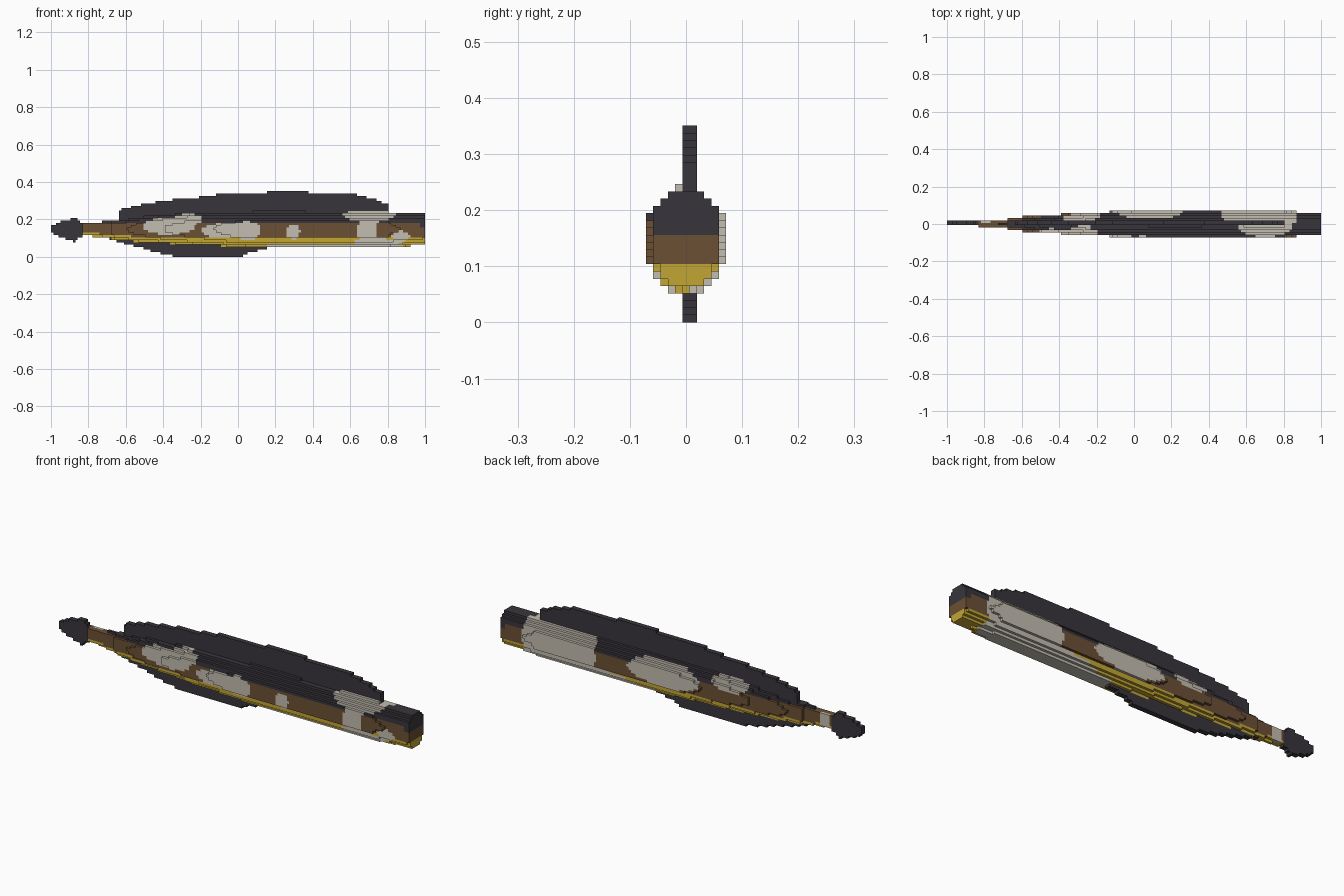
import bpy, bmesh, math

cube = bpy.data.objects.get("Cube")
if cube:
    bpy.data.objects.remove(cube, do_unlink=True)

V = 2 / 154            # block size
DARK, BROWN, YELLOW, WHITE = range(4)


def make_material(name, rgb):
    m = bpy.data.materials.new(name)
    m.use_nodes = True
    col = (*rgb, 1)
    m.diffuse_color = col
    m.node_tree.nodes["Principled BSDF"].inputs["Base Color"].default_value = col
    return m


materials = [
    make_material("charcoal", (0.040, 0.036, 0.044)),
    make_material("brown", (0.150, 0.080, 0.035)),
    make_material("yellow", (0.540, 0.380, 0.035)),
    make_material("cream", (0.550, 0.510, 0.440)),
]


def curve(points, x):
    """Piecewise linear profile lookup."""
    if x <= points[0][0]:
        return points[0][1]
    for (x0, a), (x1, b) in zip(points, points[1:]):
        if x <= x1:
            return a + (b - a) * (x - x0) / (x1 - x0)
    return points[-1][1]


# Side and top profiles along x
BODY_LOW = [(-.83, .12), (-.6, .09), (-.3, .07), (0, .058), (.2, .052), (.8, .055), (1, .066)]
BODY_TOP = [(-.83, .18), (-.64, .19), (-.5, .215), (-.2, .235), (1, .235)]
BODY_HALF = [(-.83, .02), (-.68, .022), (-.67, .034), (-.5, .045), (-.38, .053),
             (-.2, .061), (0, .072), (.8, .072), (.82, .066), (1, .062)]
DORSAL_TOP = [(-.64, .25), (-.5, .285), (-.35, .305), (-.13, .325), (-.11, .338), (.15, .339),
              (.17, .352), (.37, .352), (.39, .338), (.61, .338), (.72, .312), (.8, .28)]
KEEL_LOW = [(-.72, .105), (-.6, .07), (-.47, .035), (-.4, .014), (-.3, 0),
            (.01, 0), (.03, .013), (.12, .035), (.18, .052)]
TAIL_HALF = [(-1, .013), (-.96, .037), (-.9, .055), (-.87, .066), (-.85, .045), (-.825, .028)]

# Cream patches as ellipses in side view: centre x, centre z, radius x, radius z
RIGHT_PATCHES = [(-.37, .165, .14, .045), (-.27, .20, .08, .03), (-.05, .14, .15, .04),
                 (.05, .14, .07, .05), (.295, .135, .037, .04), (.70, .245, .15, .06),
                 (.69, .14, .05, .09), (.74, .075, .12, .025), (.87, .11, .05, .028)]
LEFT_PATCHES = [(.67, .15, .21, .2), (.57, .06, .33, .045), (.08, .165, .2, .062),
                (-.28, .205, .1, .035), (-.79, .15, .03, .05)]


def body_colour(x, y, z):
    patches = LEFT_PATCHES if y > 0 else RIGHT_PATCHES
    if any(((x - a) / c) ** 2 + ((z - b) / d) ** 2 < 1 for a, b, c, d in patches):
        return WHITE
    if .15 < x < .88 and z < .066:
        return WHITE
    if z < curve([(-.83, .13), (-.5, .105), (1, .105)], x):
        return YELLOW
    return BROWN if z < (.182 if x < .97 else .157) else DARK


def in_body(x, y, z):
    if x < -.83:
        return False
    low, top = curve(BODY_LOW, x), curve(BODY_TOP, x)
    half, height = curve(BODY_HALF, x), (top - low) / 2 + .003
    dz = abs(z - (low + top) / 2) / height
    return (abs(y) / half) ** 2.2 + dz ** 2.2 <= 1


def part_at(x, y, z):
    if in_body(x, y, z):
        return "body"
    if -V * 1.4 < y < -V * .6 and .235 < z < .247 and (.08 < x < .36 or .58 < x < .8):
        return "back_ridge"
    if not -V * .5 < y < V * 1.5:          # fins are two blocks thick
        return None
    if -.64 < x < .805 and .16 < z < curve(DORSAL_TOP, x):
        return "dorsal_fin"
    if -.72 < x < .18 and curve(KEEL_LOW, x) < z < .13:
        return "keel_fin"
    if x < -.83 and abs(z - .146) < curve(TAIL_HALF, x):
        return "tail_fin"
    return None


# Fill the block grid
cells = {}
for i in range(154):
    for j in range(-5, 6):
        for k in range(28):
            part = part_at((i + .5) * V - 1, j * V, (k + .5) * V)
            if part:
                cells[i, j, k] = part

NEIGHBOURS = [(axis, sign) for axis in range(3) for sign in (-1, 1)]


def build(name):
    """Outer shell of one part, leaving out faces shared with other blocks."""
    bm = bmesh.new()
    verts = {}
    for cell, part in cells.items():
        if part != name:
            continue
        x, y, z = (cell[0] + .5) * V - 1, cell[1] * V, (cell[2] + .5) * V
        if part == "body":
            colour = body_colour(x, y, z)
        else:
            colour = WHITE if part == "back_ridge" and x > .5 else DARK
        for axis, sign in NEIGHBOURS:
            near = list(cell)
            near[axis] += sign
            if tuple(near) in cells:
                continue
            u, w = (axis + 1) % 3, (axis + 2) % 3
            corners = []
            for a, b in ((0, 0), (1, 0), (1, 1), (0, 1))[::sign]:
                p = list(cell)
                p[axis] += sign > 0
                p[u] += a
                p[w] += b
                key = tuple(p)
                if key not in verts:
                    verts[key] = bm.verts.new((p[0] * V - 1, (p[1] - .5) * V, p[2] * V))
                corners.append(verts[key])
            face = bm.faces.new(corners)
            face.material_index = colour
    mesh = bpy.data.meshes.new(name)
    bm.to_mesh(mesh)
    bm.free()
    for m in materials:
        mesh.materials.append(m)
    bpy.context.scene.collection.objects.link(bpy.data.objects.new(name, mesh))


for part_name in ("body", "back_ridge", "dorsal_fin", "keel_fin", "tail_fin"):
    build(part_name)
